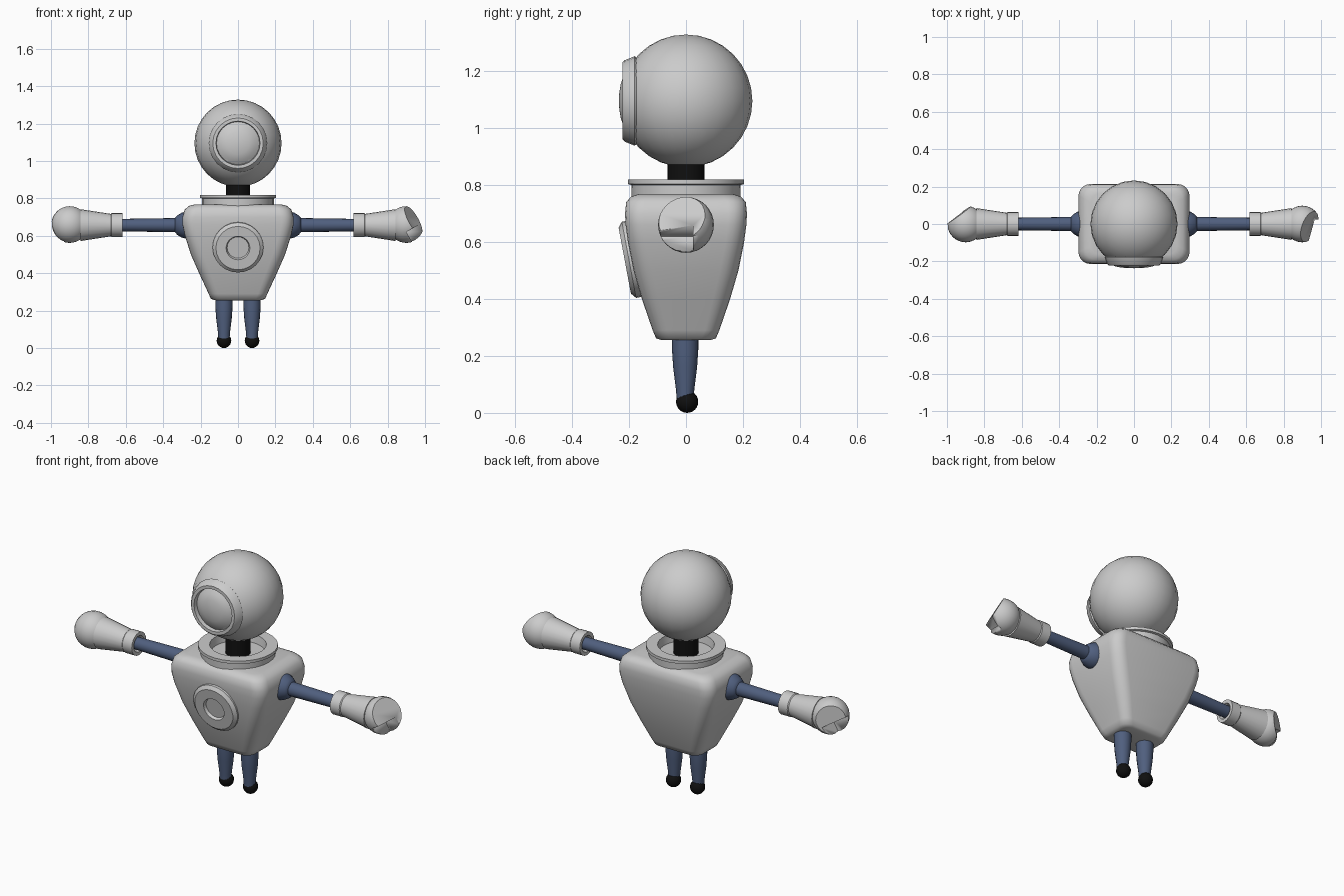
import bpy, bmesh
from math import radians, cos, sin, pi
from mathutils import Matrix, Vector

if "Cube" in bpy.data.objects:
    bpy.data.objects.remove(bpy.data.objects["Cube"])


def material(name, color):
    m = bpy.data.materials.new(name)
    m.diffuse_color = color
    m.use_nodes = True
    m.node_tree.nodes["Principled BSDF"].inputs["Base Color"].default_value = m.diffuse_color
    return m


BLUE = material("blue_cloth", (0.08, 0.115, 0.21, 1))
BLACK = material("black_rubber", (0.005, 0.005, 0.005, 1))


def finish(name, bm, mat=None, angle=35):
    bmesh.ops.recalc_face_normals(bm, faces=bm.faces[:])
    me = bpy.data.meshes.new(name)
    bm.to_mesh(me)
    bm.free()
    me.shade_smooth()
    me.set_sharp_from_angle(angle=radians(angle))
    ob = bpy.data.objects.new(name, me)
    bpy.context.collection.objects.link(ob)
    if mat:
        me.materials.append(mat)
    return ob


def loft(bm, rings):
    loops = [[bm.verts.new(p) for p in r] for r in rings]
    for a, b in zip(loops, loops[1:]):
        for i in range(len(a)):
            j = (i + 1) % len(a)
            bm.faces.new((a[i], a[j], b[j], b[i]))
    bm.faces.new(loops[0][::-1])
    bm.faces.new(loops[-1])


def lathe(name, profile, mx=Matrix(), mat=None, n=24, angle=35):
    """Turn (radius, height) points round local z, then place with mx."""
    bm = bmesh.new()
    loft(bm, [[mx @ Vector((r * cos(2 * pi * i / n), r * sin(2 * pi * i / n), h))
               for i in range(n)] for r, h in profile])
    return finish(name, bm, mat, angle)


def ball(bm, centre, r, u=24, v=16):
    bmesh.ops.create_uvsphere(bm, u_segments=u, v_segments=v, radius=r,
                              matrix=Matrix.Translation(centre))


def rounded_rect(z, hx, hy, c, k=5):
    pts = []
    for q, (sx, sy) in enumerate(((1, 1), (-1, 1), (-1, -1), (1, -1))):
        for i in range(k + 1):
            a = (q + i / k) * pi / 2
            pts.append((sx * (hx - c) + c * cos(a), sy * (hy - c) + c * sin(a), z))
    return pts


# torso
bm = bmesh.new()
loft(bm, [rounded_rect(*p) for p in (
    (0.255, 0.12, 0.085, .04), (0.262, 0.145, 0.105, .05), (0.29, 0.157, 0.117, .05),
    (0.40, 0.208, 0.155, .06), (0.50, 0.252, 0.184, .065), (0.60, 0.284, 0.204, .065),
    (0.66, 0.297, 0.212, .065), (0.70, 0.297, 0.214, .065), (0.74, 0.285, 0.210, .065),
    (0.76, 0.262, 0.192, .06), (0.768, 0.23, 0.165, .05))])
finish("torso", bm, angle=50)

# collar ring, neck
lathe("collar", [(0.19, 0.72), (0.192, 0.80), (0.204, 0.803), (0.204, 0.819),
                 (0.145, 0.819), (0.138, 0.775)], n=28)
lathe("neck", [(0.065, 0.72), (0.065, 0.90)], mat=BLACK)

# helmet with its window ring
bm = bmesh.new()
ball(bm, (0, 0, 1.095), 0.233)
finish("helmet", bm, angle=60)
face = Matrix.Translation((0, 0, 1.095)) @ Matrix.Rotation(radians(90), 4, 'X')
lathe("window_ring", [(0.14, 0.16), (0.157, 0.18), (0.143, 0.215), (0.135, 0.223),
                      (0.118, 0.223), (0.114, 0.195)], face)
lathe("window_glass", [(0.116, 0.20), (0.09, 0.219), (0.06, 0.229), (0.03, 0.234),
                       (0.008, 0.2355)], face)

# chest dial, tilted with the torso front
chest = Matrix.Translation((0, -0.212, 0.535)) @ Matrix.Rotation(radians(100.6), 4, 'X')
lathe("chest_dial", [(0.136, -0.05), (0.136, -0.012), (0.118, 0.003), (0.064, 0.003),
                     (0.058, -0.012)], chest)

for s, side in ((-1, "left"), (1, "right")):
    # shoulder and arm
    ax = Matrix.Translation((0, 0, 0.657)) @ Matrix.Rotation(radians(90 * s), 4, 'Y')
    lathe(side + "_shoulder", [(0.07, 0.24), (0.073, 0.275), (0.067, 0.30),
                               (0.052, 0.325), (0.038, 0.337)], ax, BLUE, 20, 50)
    lathe(side + "_arm", [(0.038, 0.32), (0.036, 0.45), (0.033, 0.65)], ax, BLUE, 16)

    # glove cuff and gauntlet
    lathe(side + "_glove", [(0.035, 0.64), (0.045, 0.617), (0.064, 0.617), (0.064, 0.675),
                            (0.06, 0.68), (0.085, 0.842), (0.06, 0.846)], ax, n=20)

    # hand: ball shaved by a slanted plane
    bm = bmesh.new()
    ball(bm, (s * 0.9, 0, 0.66), 0.098)
    if s > 0:
        co, no = (0.945, 0, 0.68), (0.8, -0.3, 0.45)
    else:
        co, no = (-0.945, 0.042, 0.66), (-0.59, 0.81, 0.05)
    bmesh.ops.bisect_plane(bm, geom=bm.verts[:] + bm.edges[:] + bm.faces[:],
                           plane_co=co, plane_no=no, clear_outer=True)
    bmesh.ops.holes_fill(bm, edges=[e for e in bm.edges if e.is_boundary])
    hand = finish(side + "_hand", bm)

    # grip notch in the hand
    bm = bmesh.new()
    m = (Matrix.Translation((s * 0.9, s * 0.025, 0.62))
         @ Matrix.Rotation(radians(-30 * s), 4, 'Y')
         @ Matrix.Translation((s * 0.1, -s * 0.1, -0.1)))
    bmesh.ops.create_cube(bm, size=0.2, matrix=m)
    cutter = finish(side + "_notch_cutter", bm)
    cutter.hide_render = True
    cutter.display_type = 'WIRE'
    mod = hand.modifiers.new("notch", 'BOOLEAN')
    mod.operation = 'DIFFERENCE'
    mod.solver = 'EXACT'
    mod.object = cutter

    # leg and foot
    lathe(side + "_leg", [(0.03, 0.05), (0.032, 0.08), (0.042, 0.16), (0.046, 0.22),
                          (0.046, 0.30)], Matrix.Translation((s * 0.075, -0.003, 0)), BLUE, 16)
    bm = bmesh.new()
    ball(bm, (s * 0.075, 0.004, 0.039), 0.039, 16, 12)
    finish(side + "_foot", bm, BLACK, 60)
